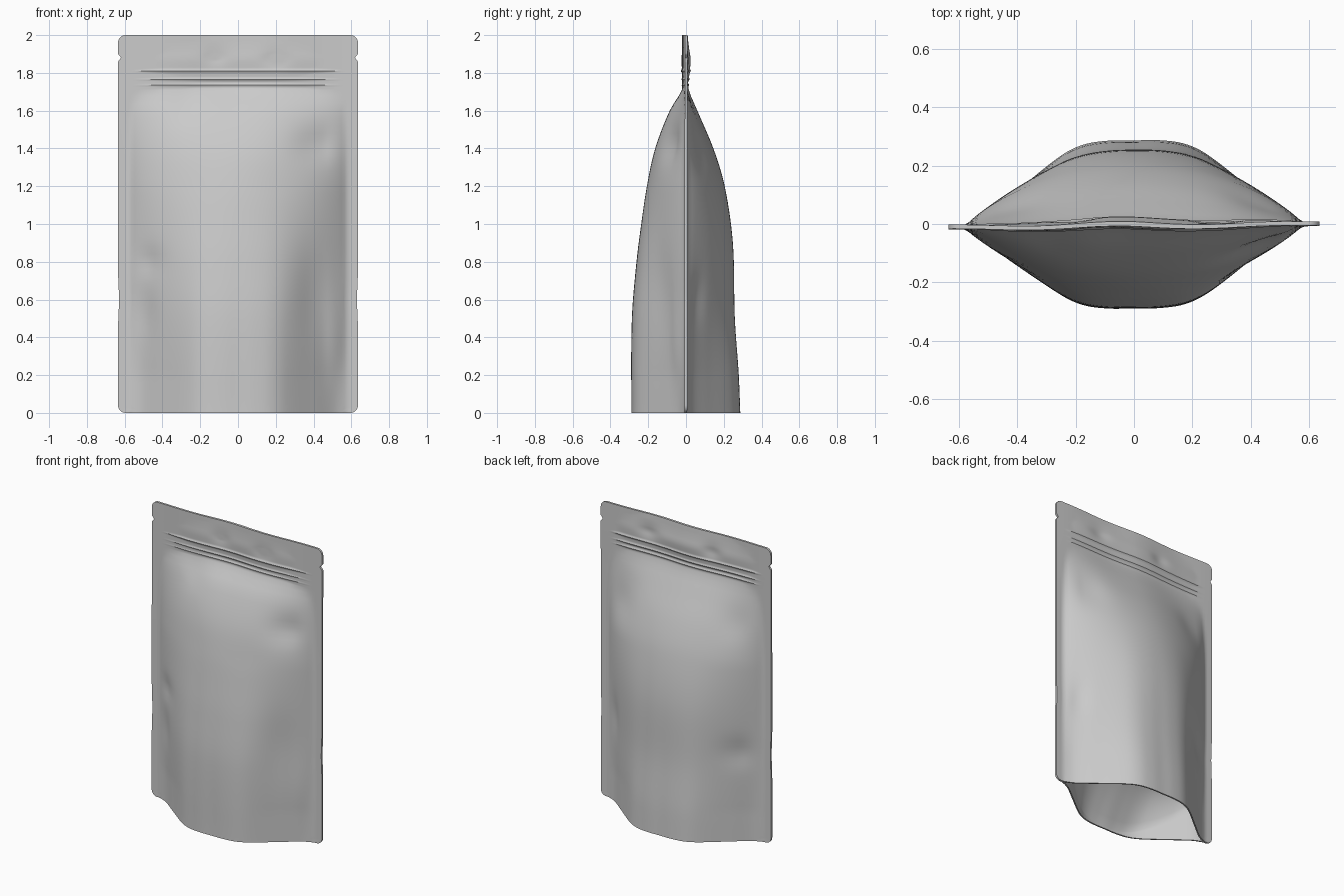
import bpy, bmesh, math

if "Cube" in bpy.data.objects:
    bpy.data.objects.remove(bpy.data.objects["Cube"])

W, H, R, SEAL = 0.635, 2.0, 0.04, 0.58   # half width, height, corner radius, seal start


def curve(pts, v):
    """Smooth interpolation through (position, value) pairs."""
    v = min(max(v, pts[0][0]), pts[-1][0])
    n = len(pts)

    def slope(k):
        a, b = pts[max(k - 1, 0)], pts[min(k + 1, n - 1)]
        return (b[1] - a[1]) / (b[0] - a[0])
    for k in range(n - 1):
        (x0, y0), (x1, y1) = pts[k], pts[k + 1]
        if v <= x1:
            h = x1 - x0
            t = (v - x0) / h
            return ((2*t**3 - 3*t*t + 1) * y0 + (t**3 - 2*t*t + t) * h * slope(k)
                    + (3*t*t - 2*t**3) * y1 + (t**3 - t*t) * h * slope(k + 1))


def bump(x, z, cx, cz, sx, sz):
    return math.exp(-((x - cx) / sx) ** 2 - ((z - cz) / sz) ** 2)


# Centre-line bulge of each wall and the cross-section at the base
FRONT = [(0, .288), (.5, .286), (.8, .262), (1.0, .237), (1.2, .207), (1.4, .163),
         (1.6, .085), (1.72, .012), (1.8, .012), (1.87, .015), (1.94, .01), (2, .008)]
BACK = [(0, .286), (.2, .278), (.5, .258), (.9, .248), (1.2, .205), (1.4, .145),
        (1.6, .06), (1.72, .012), (1.8, .018), (1.87, .024), (1.94, .014), (2, .008)]
BASE = [(0, 1), (.15, 1), (.3, .955), (.43, .83), (.7, .41), (.88, .13), (1, .02)]
# Creases pressed into the walls: x, z, size x, size z, depth
DENTS = {-1: [(.42, 1.42, .12, .09, .022), (.40, .62, .09, .25, .018),
              (-.48, .80, .08, .07, .016), (-.50, .52, .06, .12, .012),
              (.53, .35, .05, .22, -.02), (-.28, 1.62, .09, .08, .01),
              (-.12, 1.88, .06, .04, .008), (.2, 1.87, .07, .04, .009)],
         1: [(-.46, .60, .10, .09, .016), (.50, .60, .05, .12, .015),
             (.42, 1.40, .10, .12, .014), (-.4, 1.45, .1, .1, .01),
             (-.2, 1.87, .06, .04, .012), (.28, 1.88, .07, .04, .012)]}
RIDGES = (1.735, 1.765, 1.81)


def half_width(z):
    e = min(z, H - z)
    w = W - R + math.sqrt(max(R * R - max(R - e, 0) ** 2, 0))
    w -= 0.016 * max(0, 1 - abs(z - 1.88) / 0.02)       # tear notch
    return w - 0.005 * math.exp(-((z - .6) / .09) ** 2)


def middle(x, z):
    f = min(max((z - 1.2) / .6, 0), 1)
    return -0.006 + .009 * x + f * .007 * math.sin(x * 10.5 + 2.3) * (1 - abs(x))


def depth(x, z, side):
    """Distance of a wall from the middle plane."""
    t = min(abs(x) / SEAL, 1)
    low = curve(BASE, t)
    high = (1 - t * t) ** 0.85
    f = min(max((z - .2) / 1.0, 0), 1)
    d = curve(FRONT if side < 0 else BACK, z) + side * middle(0, z) * -1
    d *= low * (1 - f) + high * f
    fade = min(1, (1 - t) * 5)
    for cx, cz, sx, sz, a in DENTS[side]:
        d -= a * fade * bump(x, z, cx, cz, sx, sz)
    if t < 1:                                             # zip ridges
        for r in RIDGES:
            d += .006 * min(1, fade * 3) * math.exp(-((z - r) / .007) ** 2)
    return max(d, .007)


def point(x, z, side):
    return (x, middle(x, z) + side * depth(x, z, side), z)


def finish(bm, name, angle):
    mesh = bpy.data.meshes.new(name)
    bm.to_mesh(mesh)
    bm.free()
    ob = bpy.data.objects.new(name, mesh)
    bpy.context.collection.objects.link(ob)
    bpy.ops.object.select_all(action='DESELECT')
    ob.select_set(True)
    bpy.context.view_layer.objects.active = ob
    bpy.ops.object.shade_smooth_by_angle(angle=math.radians(angle))


def strip(bm, a, b):
    for i in range(len(a) - 1):
        bm.faces.new((a[i], a[i + 1], b[i + 1], b[i]))


# Pouch: front and back walls joined at the side and top seals
N = 72
zs = {round(k * .04, 4) for k in range(51)}
zs |= {round(1.71 + k * .005, 4) for k in range(25)}
zs |= {round(1.855 + k * .005, 4) for k in range(11)}
for k in range(1, 7):
    e = R * (1 - math.cos(k * math.pi / 14))
    zs |= {round(e, 4), round(H - e, 4)}
zs = sorted(zs)
bm = bmesh.new()
walls = {}
for side in (-1, 1):
    walls[side] = [[bm.verts.new(point(half_width(z) * (2 * i / N - 1), z, side))
                    for i in range(N + 1)] for z in zs]
for k in range(len(zs) - 1):
    strip(bm, walls[-1][k], walls[-1][k + 1])
    strip(bm, walls[1][k + 1], walls[1][k])
strip(bm, walls[-1][-1], walls[1][-1])
for end in (0, N):
    a, b = [r[end] for r in walls[-1]], [r[end] for r in walls[1]]
    strip(bm, *((a, b) if end else (b, a)))
finish(bm, "pouch_walls", 40)

# Bottom gusset: rim, inner skirts and the folded-up floor
bm = bmesh.new()
TOP, G, S = 0.35, 20, 5
half = half_width(0)
rows = []


def inner(x, z, side):
    return middle(x, z) + side * max(depth(x, z, side) - .01, 0)


def attach(x):
    return .015 + (TOP - .015) * min(abs(x) / SEAL, 1) ** 2.3


xs = [half * (2 * i / N - 1) for i in range(N + 1)]
front_skirt = [[(x, inner(x, attach(x) * k / S, -1), attach(x) * k / S) for x in xs]
               for k in range(S + 1)]
back_skirt = [[(x, inner(x, attach(x) * k / S, 1), attach(x) * k / S) for x in xs]
              for k in range(S, -1, -1)]
floor = []
for g in range(1, G):
    u = 2 * g / G - 1
    floor.append([(x, inner(x, attach(x), -1) * (1 - u) / 2 + inner(x, attach(x), 1) * (1 + u) / 2,
                   attach(x) + (TOP - attach(x)) * (1 - abs(u) ** 1.7)) for x in xs])
coords = ([[point(x, 0, -1) for x in xs]] + front_skirt + floor + back_skirt
          + [[point(x, 0, 1) for x in xs]])
rows = [[bm.verts.new(c) for c in row] for row in coords]
for a, b in zip(rows, rows[1:]):
    strip(bm, b, a)
finish(bm, "bottom_gusset", 40)
